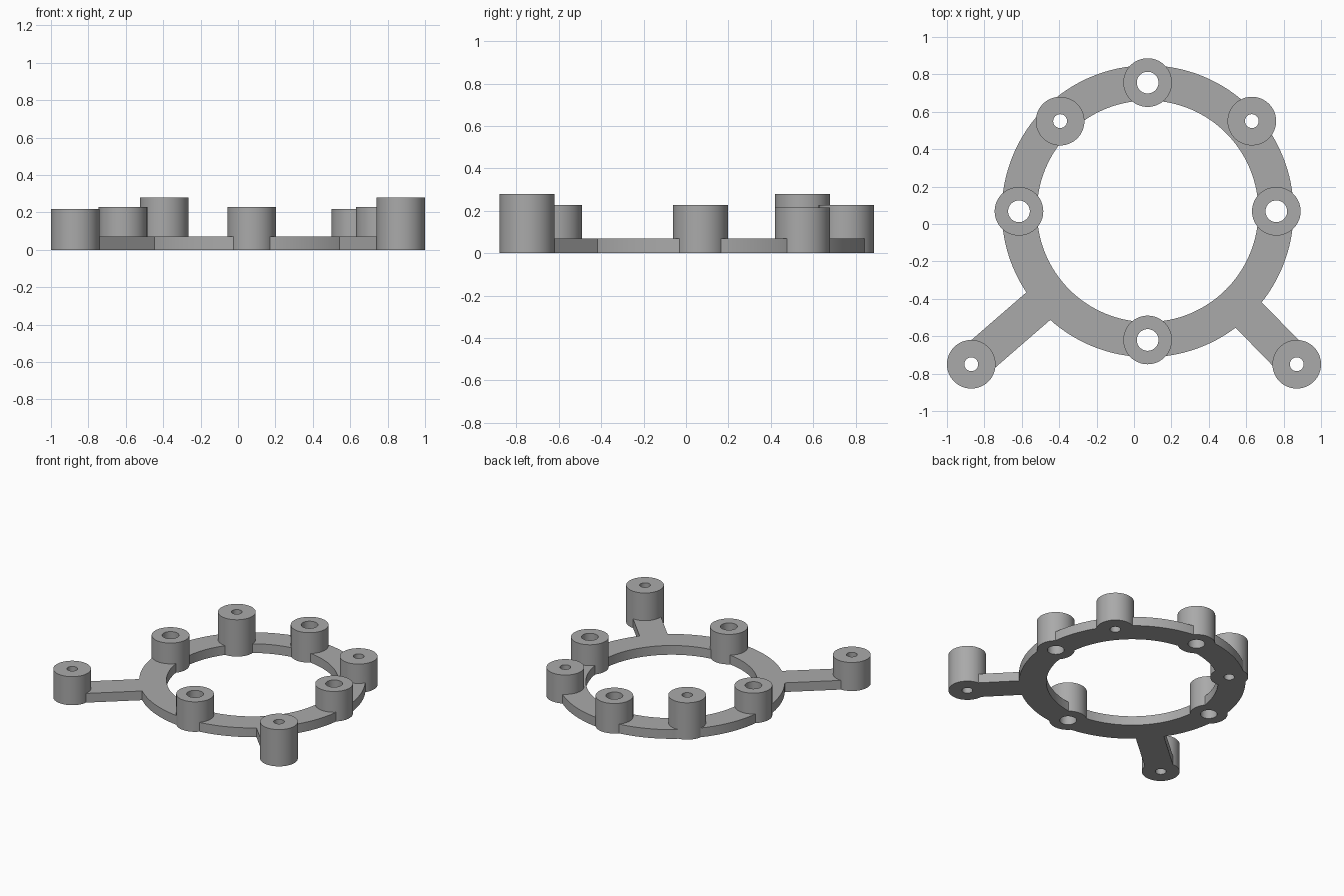
import bpy
from math import radians, atan2, hypot
from mathutils import Vector

old = bpy.data.objects.get("Cube")
if old:
    bpy.data.objects.remove(old, do_unlink=True)

RING_C = Vector((0.073, 0.068))
PLATE_H = 0.07
POST_R = 0.13
RING_MID = 0.688
WIDE_HOLE, NARROW_HOLE = 0.058, 0.037

grey = bpy.data.materials.new("plain grey")
grey.use_nodes = True
colour = (0.4, 0.4, 0.4, 1)
grey.diffuse_color = colour
grey.node_tree.nodes["Principled BSDF"].inputs["Base Color"].default_value = colour


def cylinder(name, xy, radius, bottom, top, sides=64):
    bpy.ops.mesh.primitive_cylinder_add(
        vertices=sides, radius=radius, depth=top - bottom,
        location=(xy[0], xy[1], (bottom + top) / 2))
    obj = bpy.context.object
    obj.name = name
    return obj


def bar(name, start, end, width, height):
    d = Vector(end) - Vector(start)
    mid = (Vector(start) + Vector(end)) / 2
    bpy.ops.mesh.primitive_cube_add(
        size=1, location=(mid.x, mid.y, height / 2),
        rotation=(0, 0, atan2(d.y, d.x)))
    obj = bpy.context.object
    obj.name = name
    obj.scale = (hypot(d.x, d.y), width, height)
    return obj


def combine(target, other, operation):
    """Apply a boolean and remove the tool object."""
    mod = target.modifiers.new(operation.title(), "BOOLEAN")
    mod.operation, mod.solver, mod.object = operation, "EXACT", other
    bpy.context.view_layer.objects.active = target
    bpy.ops.object.modifier_apply(modifier=mod.name)
    bpy.data.objects.remove(other, do_unlink=True)


# Flat ring plate
bracket = cylinder("mounting_ring", RING_C, 0.78, 0, PLATE_H, 128)
combine(bracket, cylinder("ring_opening", RING_C, 0.592, -0.1, 0.2, 128), "DIFFERENCE")

# Posts: position, height, hole radius
posts = [(RING_C + RING_MID * Vector(d), 0.228, WIDE_HOLE)
         for d in ((1, 0), (0, 1), (-1, 0), (0, -1))]
posts += [(Vector((-0.395, 0.55)), 0.28, NARROW_HOLE),
          (Vector((0.63, 0.55)), 0.217, NARROW_HOLE)]
arm_posts = [(Vector((-0.87, -0.75)), 0.217, NARROW_HOLE),
             (Vector((0.87, -0.75)), 0.28, NARROW_HOLE)]

# Arms reaching from the ring to the outer posts
for xy, height, hole in arm_posts:
    inner = RING_C + (xy - RING_C).normalized() * RING_MID
    combine(bracket, bar("arm", inner, xy, 0.195, PLATE_H), "UNION")

for xy, height, hole in posts + arm_posts:
    combine(bracket, cylinder("post", xy, POST_R, 0, height), "UNION")

# Screw holes through every post
for xy, height, hole in posts + arm_posts:
    combine(bracket, cylinder("screw_hole", xy, hole, -0.1, 0.5, 48), "DIFFERENCE")

bracket.data.materials.clear()
bracket.data.materials.append(grey)
bpy.ops.object.select_all(action="DESELECT")
bracket.select_set(True)
bpy.context.view_layer.objects.active = bracket
bpy.ops.object.shade_smooth_by_angle(angle=radians(30))
